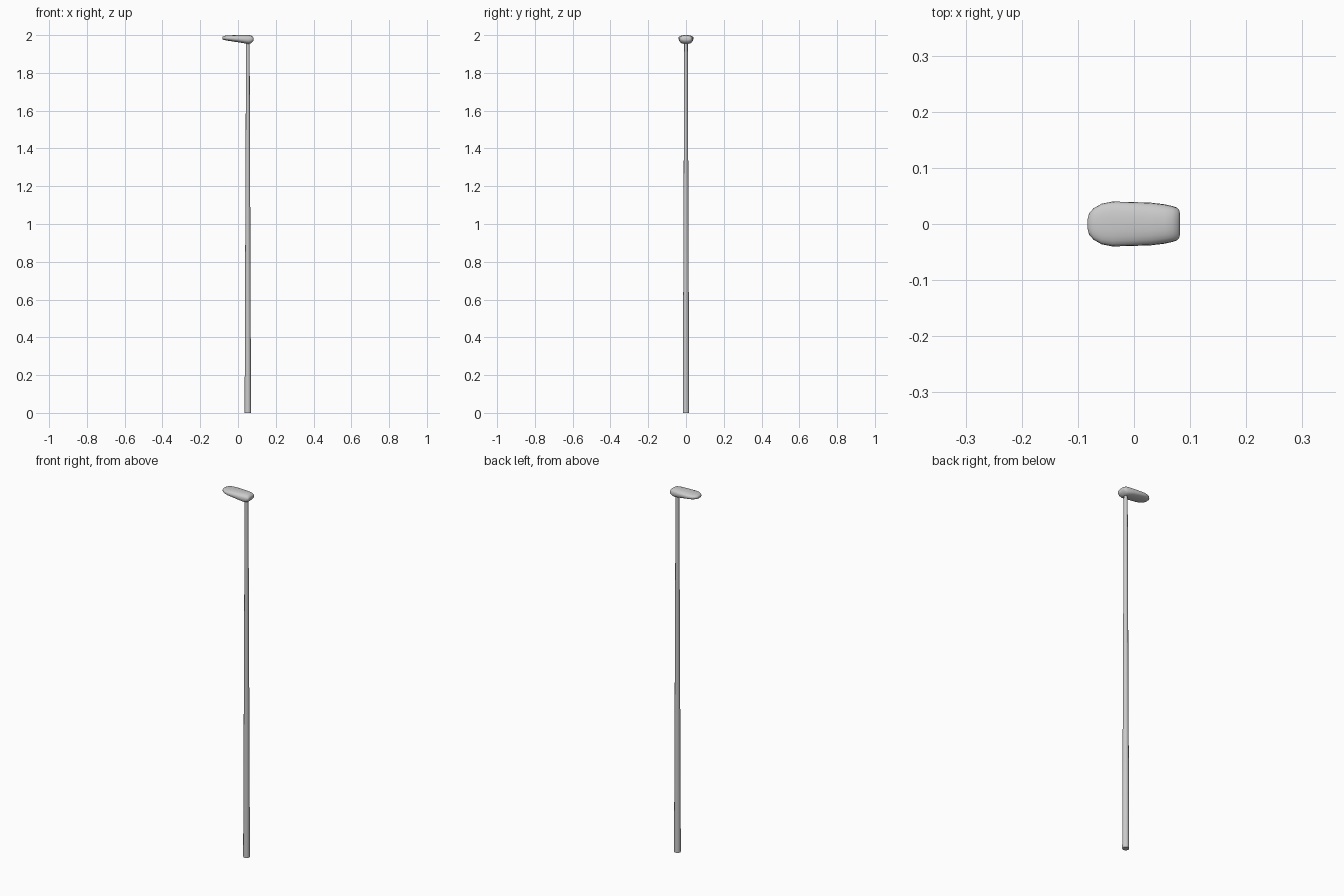
import bpy, bmesh, math

if "Cube" in bpy.data.objects:
    bpy.data.objects.remove(bpy.data.objects["Cube"])

SEG = 24


def loft(name, rings, angle):
    """Skin a list of closed rings, cap both ends and shade smooth."""
    bm = bmesh.new()
    loops = [[bm.verts.new(p) for p in ring] for ring in rings]
    for a, b in zip(loops, loops[1:]):
        n = len(a)
        for i in range(n):
            bm.faces.new((a[i], a[(i + 1) % n], b[(i + 1) % n], b[i]))
    bm.faces.new(loops[0])
    bm.faces.new(loops[-1])
    bmesh.ops.recalc_face_normals(bm, faces=bm.faces)
    me = bpy.data.meshes.new(name)
    bm.to_mesh(me)
    bm.free()
    ob = bpy.data.objects.new(name, me)
    bpy.context.collection.objects.link(ob)
    bpy.ops.object.select_all(action='DESELECT')
    ob.select_set(True)
    bpy.context.view_layer.objects.active = ob
    bpy.ops.object.shade_smooth_by_angle(angle=math.radians(angle))
    return ob


def circle(x, z, r, n=12):
    return [(x + r * math.cos(2 * math.pi * i / n),
             r * math.sin(2 * math.pi * i / n), z) for i in range(n)]


def section(x, w, top, bottom):
    """Rounded cross-section of the lamp head, widest at mid height."""
    mid, half = (top + bottom) / 2, (top - bottom) / 2
    pts = []
    for i in range(SEG):
        a = 2 * math.pi * i / SEG
        c, s = math.cos(a), math.sin(a)
        pts.append((x, w * math.copysign(abs(c) ** 0.85, c),
                    mid + half * math.copysign(abs(s) ** 0.75, s)))
    return pts


# Slim tapered pole
loft("pole", [circle(0.052, 0.0, 0.017), circle(0.052, 1.97, 0.0095)], 40)

# Lamp head: x, half width, top, bottom
HEAD = [
    (-0.083, 0.008, 1.989, 1.980),
    (-0.080, 0.019, 1.993, 1.977),
    (-0.072, 0.028, 1.996, 1.974),
    (-0.058, 0.036, 1.998, 1.971),
    (-0.038, 0.040, 1.999, 1.968),
    (0.000, 0.039, 2.000, 1.962),
    (0.030, 0.038, 2.000, 1.957),
    (0.055, 0.035, 2.000, 1.953),
    (0.068, 0.032, 1.998, 1.956),
    (0.077, 0.029, 1.993, 1.964),
    (0.081, 0.024, 1.988, 1.970),
    (0.082, 0.018, 1.985, 1.974),
]
loft("lamp_head", [section(*h) for h in HEAD], 60)
